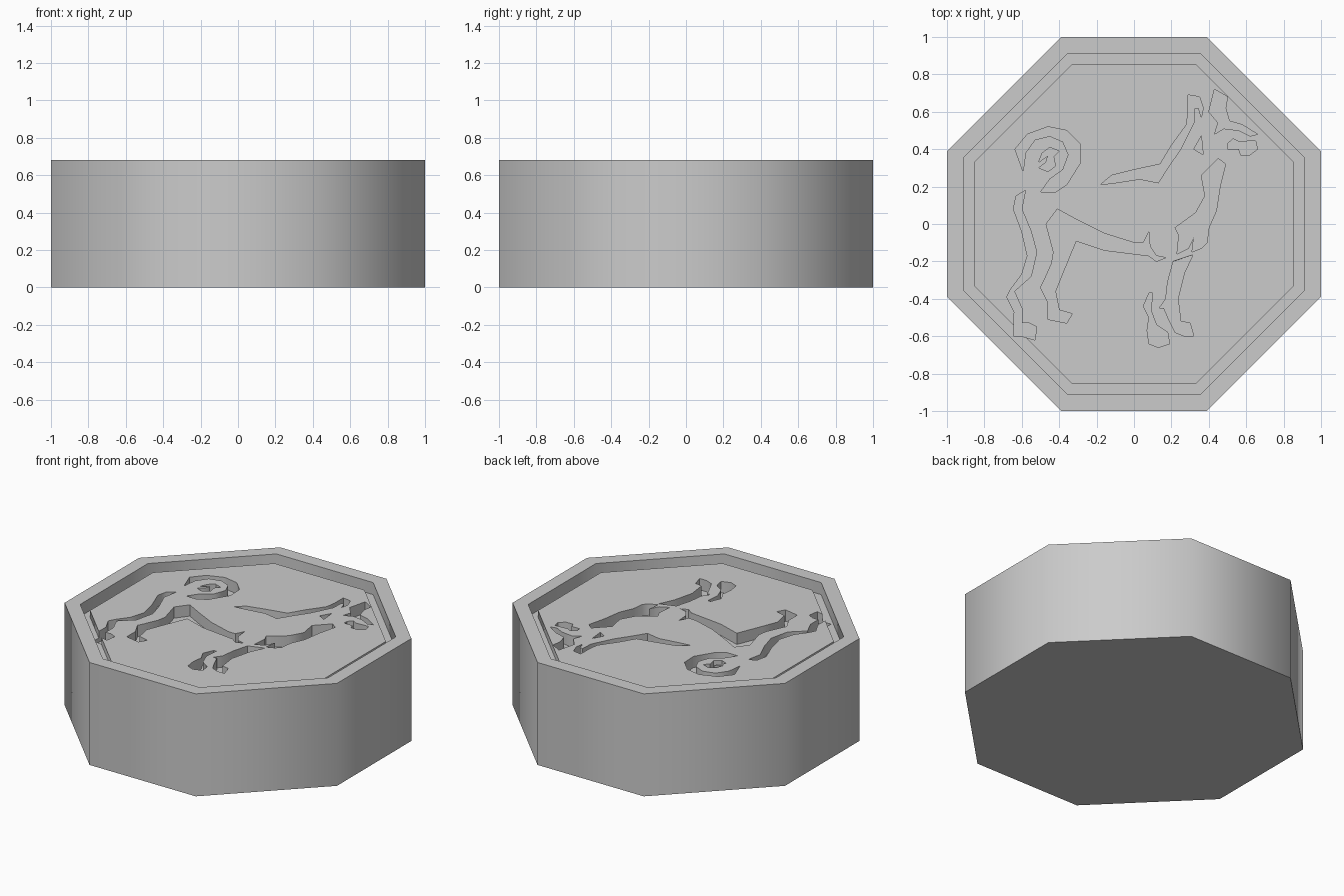
import bpy, bmesh, math

H = 0.68        # rim height
PLATE = 0.645   # recessed picture plate
GROOVE = 0.60   # bottom of the border groove
FLOOR = 0.57    # bottom of the carving


def octagon(r, c):
    return [(r, c), (c, r), (-c, r), (-r, c), (-r, -c), (-c, -r), (c, -r), (r, -c)]


def stack(name, rings):
    """Solid through a series of (outline, z) rings, capped at both ends."""
    bm = bmesh.new()
    loops = [[bm.verts.new((x, y, z)) for x, y in pts] for pts, z in rings]
    for a, b in zip(loops, loops[1:]):
        for i in range(len(a)):
            j = (i + 1) % len(a)
            bm.faces.new((a[i], a[j], b[j], b[i]))
    bm.faces.new(loops[0])
    bm.faces.new(loops[-1])
    bmesh.ops.recalc_face_normals(bm, faces=bm.faces)
    me = bpy.data.meshes.new(name)
    bm.to_mesh(me)
    bm.free()
    ob = bpy.data.objects.new(name, me)
    bpy.context.collection.objects.link(ob)
    return ob


# Octagonal block with rim, border groove and recessed plate
outer, rim, inner = octagon(1, 0.39), octagon(0.91, 0.355), octagon(0.855, 0.33)
block = stack("octagonal_block", [(outer, 0), (outer, H), (rim, H), (rim, GROOVE),
                                  (inner, GROOVE), (inner, PLATE)])
bpy.context.view_layer.objects.active = block
block.select_set(True)


def carve(name, outline):
    cutter = stack(name + "_cutter", [(outline, FLOOR), (outline, H + 0.1)])
    cutter.hide_render = True
    mod = block.modifiers.new(name, 'BOOLEAN')
    mod.operation = 'DIFFERENCE'
    mod.solver = 'EXACT'
    mod.object = cutter
    bpy.ops.object.modifier_apply(modifier=mod.name)
    bpy.data.objects.remove(cutter)


# Curled tail
carve("tail", [(-.636, .40), (-.57, .48), (-.46, .52), (-.36, .50), (-.29, .43),
               (-.285, .33), (-.36, .21), (-.42, .17), (-.50, .17), (-.45, .24),
               (-.38, .29), (-.35, .37), (-.38, .44), (-.45, .47), (-.53, .45),
               (-.58, .38), (-.593, .28)])
carve("tail_curl", [(-.51, .33), (-.49, .38), (-.45, .41), (-.40, .39), (-.43, .36),
                    (-.42, .31), (-.46, .28), (-.51, .30), (-.47, .33), (-.46, .365)])

# Rear hind leg
carve("hind_leg", [(-.58, .18), (-.63, .15), (-.645, .08), (-.60, -.04), (-.57, -.17),
                   (-.60, -.27), (-.66, -.35), (-.68, -.39), (-.64, -.47), (-.645, -.60),
                   (-.60, -.60), (-.53, -.62), (-.52, -.55), (-.56, -.53), (-.60, -.53),
                   (-.60, -.45), (-.64, -.36), (-.55, -.28), (-.52, -.15), (-.55, -.04),
                   (-.60, .08), (-.59, .13)])

# Thigh and belly
carve("thigh_belly", [(-.41, .08), (-.30, .02), (-.16, -.05), (0, -.10), (.05, -.10),
                      (.08, -.04), (.085, -.12), (.12, -.17), (.17, -.18), (.12, -.20),
                      (.08, -.17), (0, -.16), (-.16, -.14), (-.28, -.10), (-.31, -.09),
                      (-.38, -.26), (-.42, -.36), (-.40, -.46), (-.33, -.48), (-.36, -.53),
                      (-.46, -.51), (-.46, -.42), (-.50, -.34), (-.48, -.30), (-.44, -.21),
                      (-.43, -.15), (-.47, 0)])

# Back, neck and ear
carve("back_neck", [(-.18, .21), (-.12, .26), (0, .29), (.14, .32), (.20, .42),
                    (.28, .53), (.29, .60), (.29, .69), (.35, .68), (.37, .62),
                    (.36, .57), (.345, .62), (.325, .62), (.32, .54), (.25, .40),
                    (.18, .30), (.13, .22), (.03, .24), (-.10, .22)])

# Face marks
carve("cheek", [(.36, .47), (.32, .40), (.37, .37)])
carve("brow_nose", [(.43, .72), (.50, .68), (.49, .62), (.51, .55), (.58, .53),
                    (.66, .48), (.62, .47), (.56, .50), (.48, .51), (.43, .48),
                    (.45, .54), (.40, .60)])
carve("jaw", [(.50, .43), (.53, .455), (.56, .44), (.65, .445), (.66, .40),
              (.62, .37), (.57, .37), (.56, .40), (.50, .40)])

# Chest
carve("chest", [(.45, .35), (.49, .32), (.46, .20), (.44, .07), (.40, -.02),
                (.39, -.10), (.36, -.13), (.31, -.15), (.32, -.07), (.29, -.13),
                (.23, -.16), (.24, -.06), (.22, -.02), (.33, .06), (.38, .15), (.36, .26)])

# Forelegs
carve("front_leg", [(.21, -.20), (.315, -.165), (.27, -.26), (.235, -.40), (.25, -.52),
                    (.30, -.53), (.32, -.60), (.27, -.60), (.22, -.58), (.19, -.52),
                    (.16, -.45), (.135, -.45), (.17, -.40), (.18, -.31)])
carve("front_leg_far", [(.08, -.37), (.10, -.37), (.09, -.46), (.12, -.54), (.18, -.58),
                        (.19, -.64), (.13, -.66), (.08, -.64), (.07, -.57), (.08, -.50),
                        (.05, -.44)])

bpy.ops.object.shade_smooth_by_angle(angle=math.radians(50))
